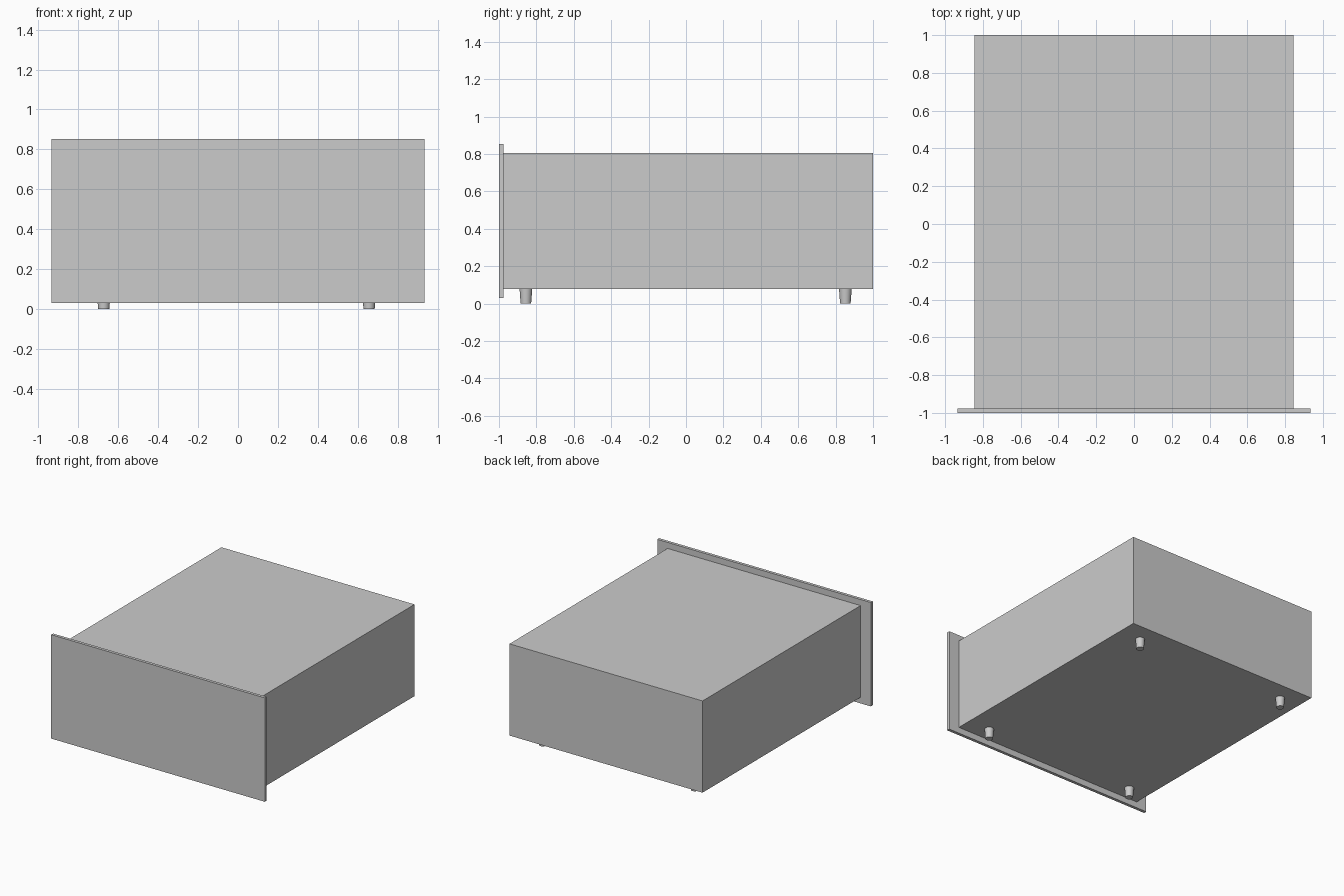
import bpy
import math

if "Cube" in bpy.data.objects:
    bpy.data.objects.remove(bpy.data.objects["Cube"])


def box(name, x, y, z):
    """Box from (min, max) ranges on each axis."""
    verts = [(a, b, c) for a in x for b in y for c in z]
    faces = [(0, 1, 3, 2), (4, 6, 7, 5), (0, 4, 5, 1),
             (2, 3, 7, 6), (0, 2, 6, 4), (1, 5, 7, 3)]
    mesh = bpy.data.meshes.new(name)
    mesh.from_pydata(verts, [], faces)
    obj = bpy.data.objects.new(name, mesh)
    bpy.context.collection.objects.link(obj)
    return obj


BODY_BOTTOM = 0.079

# Main case
box("case_body", (-0.845, 0.845), (-0.976, 1.0), (BODY_BOTTOM, 0.805))

# Thin oversized front panel
box("front_panel", (-0.935, 0.935), (-1.0, -0.976), (0.031, 0.853))

# Four tapered feet
for side, x in (("left", -0.673), ("right", 0.657)):
    for end, y in (("front", -0.856), ("back", 0.852)):
        bpy.ops.mesh.primitive_cone_add(
            vertices=32, radius1=0.028, radius2=0.034, depth=BODY_BOTTOM,
            location=(x, y, BODY_BOTTOM / 2))
        bpy.context.object.name = f"{end}_{side}_foot"
        bpy.ops.object.shade_smooth_by_angle(angle=math.radians(30))
